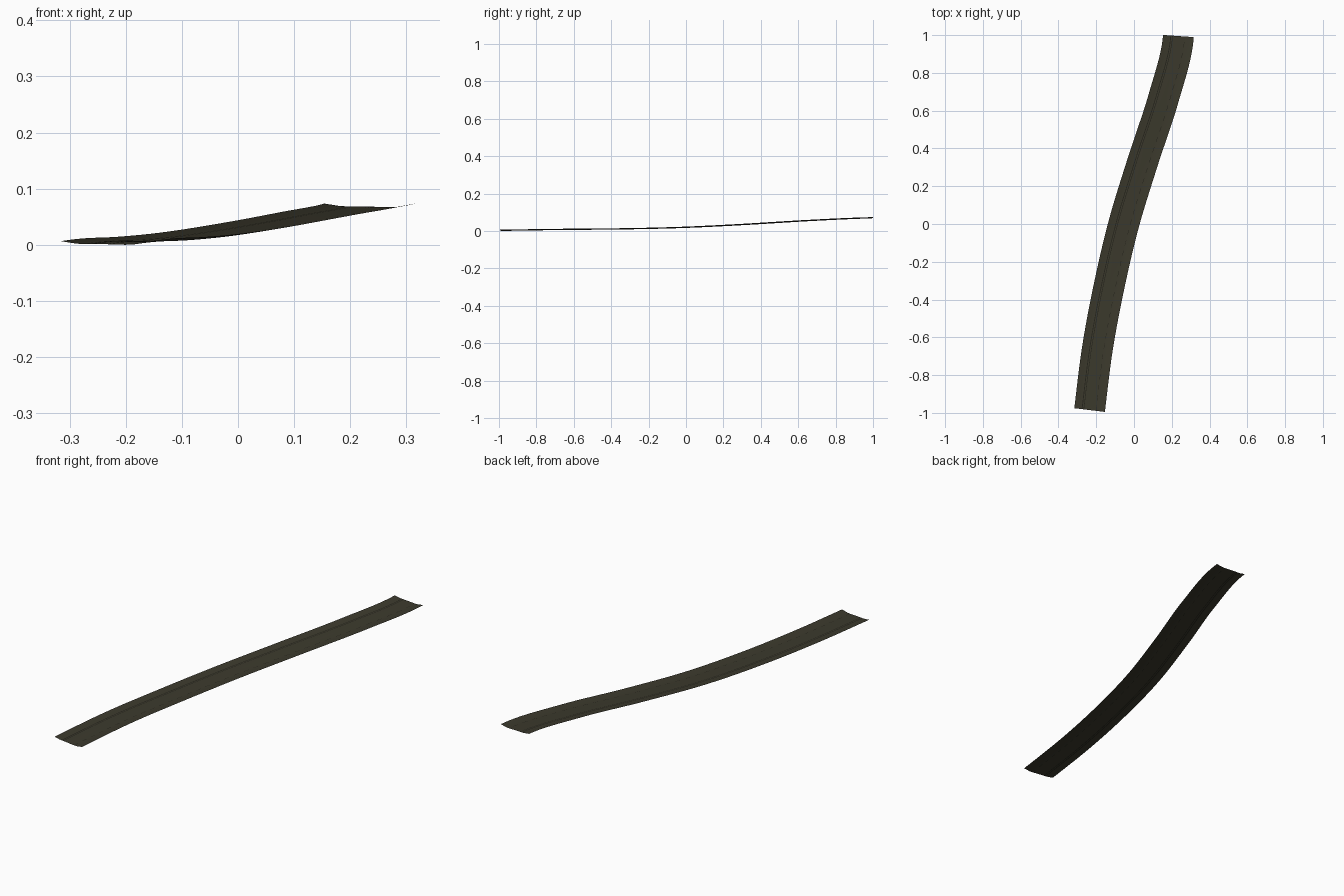
import bpy
from mathutils import Vector

if "Cube" in bpy.data.objects:
    bpy.data.objects.remove(bpy.data.objects["Cube"])


def material(name, color):
    m = bpy.data.materials.new(name)
    m.diffuse_color = (*color, 1)
    m.use_nodes = True
    m.node_tree.nodes["Principled BSDF"].inputs["Base Color"].default_value = m.diffuse_color
    return m


# Road centre line (x, y, z of the raised edges); first and last only steer the ends
PATH = [Vector(p) for p in (
    (-0.273, -1.315, 0.002),
    (-0.235, -0.985, 0.008), (-0.193, -0.655, 0.013), (-0.131, -0.325, 0.016),
    (-0.053, 0.005, 0.024), (0.048, 0.335, 0.040), (0.156, 0.665, 0.060),
    (0.235, 0.995, 0.075),
    (0.202, 1.325, 0.079))]
STEPS = 12
HALF = 0.0815

# Cross-section: position across the width (0 left, 1 right) and drop below the edge
SECTION = [(0, 0), (0.17, 0.0045), (0.24, 0.005), (0.265, 0.005), (0.30, 0.005),
           (0.32, 0.005), (0.5, 0.0055), (0.70, 0.0065), (0.715, 0.0065),
           (0.80, 0.006), (1, 0)]
DARK = {2, 4, 7}      # section strips that are worn lines


def spline(i, t):
    a, b, c, d = PATH[i - 1:i + 3]
    pos = 0.5 * (2 * b + (c - a) * t + (2 * a - 5 * b + 4 * c - d) * t * t
                 + (3 * b - a - 3 * c + d) * t ** 3)
    tan = 0.5 * ((c - a) + 2 * (2 * a - 5 * b + 4 * c - d) * t
                 + 3 * (3 * b - a - 3 * c + d) * t * t)
    return pos, tan


# Sample the centre line
samples = [spline(i, s / STEPS) for i in range(1, len(PATH) - 2) for s in range(STEPS)]
samples.append(spline(len(PATH) - 3, 1.0))

# Sweep the section along it
verts, faces, mats = [], [], []
n = len(SECTION)
for pos, tan in samples:
    side = Vector((tan.y, -tan.x, 0)).normalized()
    for u, drop in SECTION:
        verts.append(pos + side * (2 * u - 1) * HALF - Vector((0, 0, drop)))
for r in range(len(samples) - 1):
    for k in range(n - 1):
        a = r * n + k
        faces.append((a, a + 1, a + n + 1, a + n))
        dashed_gap = k == 7 and r % 2
        mats.append(1 if k in DARK and not dashed_gap else 0)

low = min(v.z for v in verts)
mesh = bpy.data.meshes.new("road")
mesh.from_pydata([(v.x, v.y, v.z - low) for v in verts], [], faces)
mesh.materials.append(material("dark olive asphalt", (0.045, 0.042, 0.026)))
mesh.materials.append(material("worn dark line", (0.018, 0.017, 0.011)))
for p, m in zip(mesh.polygons, mats):
    p.material_index = m
    p.use_smooth = True
road = bpy.data.objects.new("road", mesh)
bpy.context.collection.objects.link(road)
